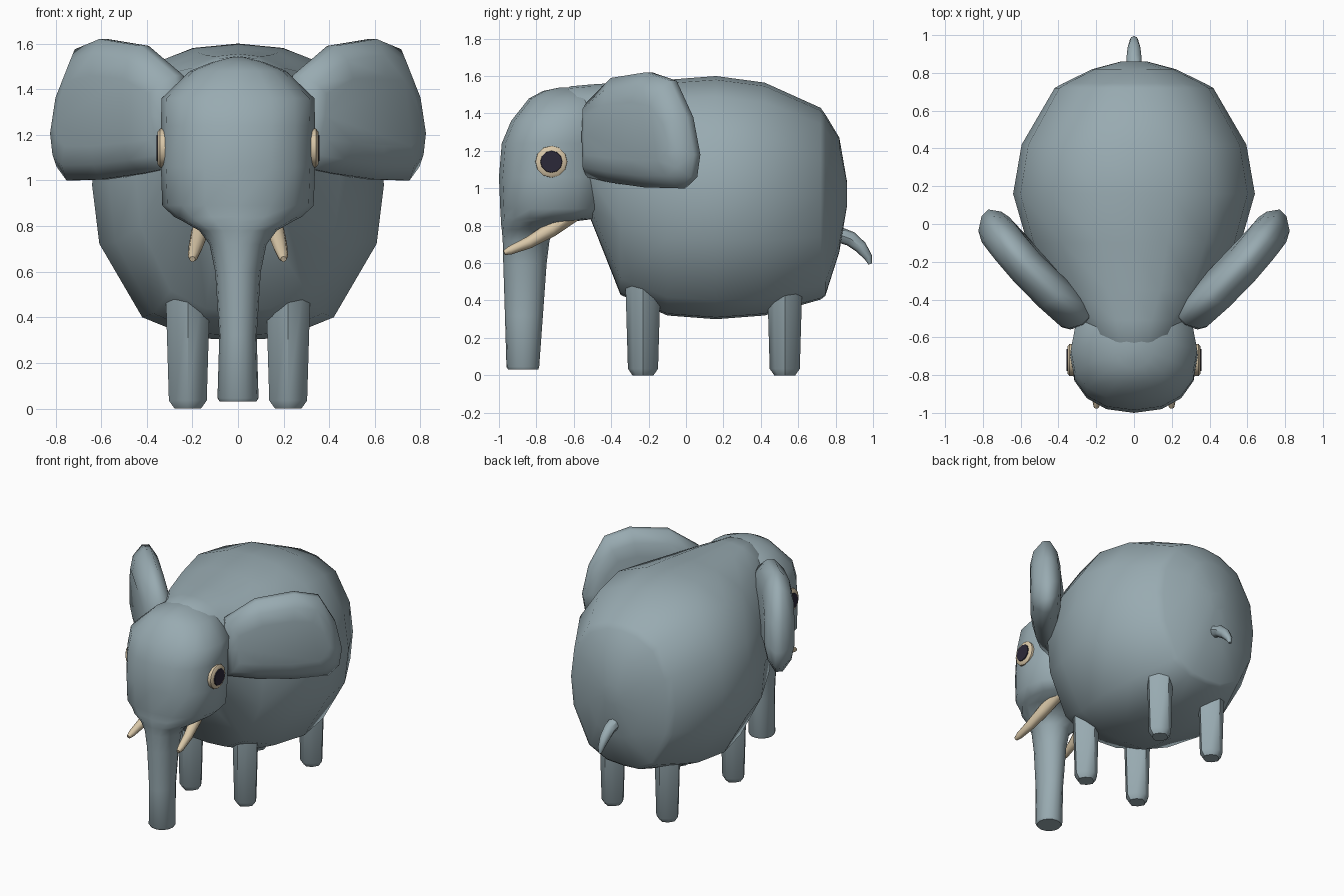
import bpy, bmesh, math
from mathutils import Vector

if "Cube" in bpy.data.objects:
    bpy.data.objects.remove(bpy.data.objects["Cube"])


def material(name, rgb):
    m = bpy.data.materials.new(name)
    m.diffuse_color = (*rgb, 1)
    m.use_nodes = True
    m.node_tree.nodes["Principled BSDF"].inputs["Base Color"].default_value = m.diffuse_color
    return m


GREY = material("grey skin", (0.315, 0.405, 0.44))
CREAM = material("cream ivory", (0.69, 0.57, 0.39))
DARK = material("dark pupil", (0.024, 0.021, 0.04))


def loft(name, rings, mat, angle=45):
    """Skin a list of equal-length point rings and cap both ends."""
    bm = bmesh.new()
    loops = [[bm.verts.new(p) for p in ring] for ring in rings]
    n = len(loops[0])
    for a, b in zip(loops, loops[1:]):
        for i in range(n):
            j = (i + 1) % n
            bm.faces.new((a[i], a[j], b[j], b[i]))
    bm.faces.new(loops[0][::-1])
    bm.faces.new(loops[-1])
    bmesh.ops.recalc_face_normals(bm, faces=bm.faces)
    me = bpy.data.meshes.new(name)
    bm.to_mesh(me)
    bm.free()
    me.materials.append(mat)
    ob = bpy.data.objects.new(name, me)
    bpy.context.collection.objects.link(ob)
    bpy.ops.object.select_all(action='DESELECT')
    ob.select_set(True)
    bpy.context.view_layer.objects.active = ob
    bpy.ops.object.shade_smooth_by_angle(angle=math.radians(angle))
    return ob


def oval(a, b, power=2.0, n=16, turn=0.0):
    """Rounded outline with half sizes a and b."""
    pts = []
    for i in range(n):
        t = 2 * math.pi * i / n + turn
        c, s = math.cos(t), math.sin(t)
        pts.append((a * math.copysign(abs(c) ** (2 / power), c),
                    b * math.copysign(abs(s) ** (2 / power), s)))
    return pts


def tube(name, path, mat, n=8):
    """Tapered tube through (x, y, z, radius) points."""
    rings = []
    for i, p in enumerate(path):
        q0, q1 = path[max(i - 1, 0)], path[min(i + 1, len(path) - 1)]
        d = (Vector(q1[:3]) - Vector(q0[:3])).normalized()
        side = d.cross(Vector((0, 0, 1))).normalized()
        up = side.cross(d)
        rings.append([Vector(p[:3]) + side * u + up * v
                      for u, v in oval(p[3], p[3], n=n)])
    return loft(name, rings, mat)


# Body cross-section (half, mirrored), bottom to top
HALF = [(0.31, -0.985), (0.656, -0.846), (0.95, -0.35), (1, 0.05),
        (0.94, 0.45), (0.67, 0.83), (0.31, 0.97)]
SECTION = [(0, -1)] + HALF + [(0, 1)] + [(-x, z) for x, z in HALF[::-1]]

# Body and neck: (y, half width, bottom, top)
body = [(-0.75, 0.15, 0.95, 1.45), (-0.62, 0.25, 0.87, 1.545),
        (-0.51, 0.30, 0.835, 1.555), (-0.35, 0.45, 0.43, 1.565),
        (-0.10, 0.565, 0.32, 1.58), (0.16, 0.64, 0.30, 1.60),
        (0.42, 0.595, 0.32, 1.565), (0.72, 0.42, 0.405, 1.43),
        (0.745, 0.375, 0.425, 1.395), (0.82, 0.22, 0.66, 1.27),
        (0.86, 0.07, 0.90, 1.04)]
loft("body", [[(w * x, y, (lo + hi) / 2 + z * (hi - lo) / 2)
               for x, z in SECTION] for y, w, lo, hi in body], GREY)

# Head and trunk in one column: (z, half width, front y, back y, squareness)
head = [(0.03, 0.08, -0.95, -0.79, 2), (0.045, 0.09, -0.96, -0.785, 2),
        (0.32, 0.082, -0.968, -0.765, 2), (0.60, 0.10, -0.977, -0.745, 2),
        (0.72, 0.125, -0.98, -0.73, 2), (0.78, 0.17, -0.985, -0.70, 2),
        (0.82, 0.24, -0.99, -0.62, 2.2), (0.84, 0.28, -0.99, -0.46, 2.2),
        (0.89, 0.332, -0.993, -0.42, 2.3), (1.06, 0.338, -1.0, -0.40, 2.3),
        (1.24, 0.338, -0.985, -0.40, 2.3), (1.36, 0.335, -0.935, -0.40, 2.3),
        (1.48, 0.21, -0.84, -0.42, 2.2), (1.52, 0.11, -0.765, -0.5, 2),
        (1.538, 0.04, -0.68, -0.56, 2)]
loft("head_and_trunk", [[(x, (f + b) / 2 + y, z)
                         for x, y in oval(w, (b - f) / 2, p)]
                        for z, w, f, b, p in head], GREY)

# Ear outline: distance along the ear, height
EAR = [(0.0, 1.06), (-0.01, 1.27), (0.0, 1.46), (0.2, 1.59), (0.46, 1.62),
       (0.63, 1.575), (0.74, 1.38), (0.785, 1.18), (0.765, 1.06),
       (0.69, 1.0), (0.45, 1.005), (0.2, 1.03)]
# Ear layers: offset, scale along the ear, scale in height
EAR_LAYERS = [(-0.10, 0.76, 0.48), (-0.08, 0.88, 0.76), (-0.03, 1, 1),
              (0.02, 1, 1), (0.08, 0.9, 0.78), (0.10, 0.78, 0.5)]

for s, side in ((1, "left"), (-1, "right")):
    # Ear: bowed cushion sweeping back and outward
    rings = []
    for off, ku, kz in EAR_LAYERS:
        ring = []
        for u, z in EAR:
            u, z = 0.33 + (u - 0.33) * ku, 1.3 + (z - 1.3) * kz
            bow = off + 0.025 - 0.2 * (u - 0.35) ** 2
            ring.append((s * (0.26 + 0.69 * u + 0.72 * bow),
                         -0.518 + 0.72 * u - 0.69 * bow, z))
        rings.append(ring)
    loft("ear_" + side, rings, GREY, 60)

    # Legs: tapered, with a chamfered foot
    for part, y0 in (("front_leg_", -0.23), ("back_leg_", 0.528)):
        loft(part + side,
             [[(s * 0.22 + x, y0 + y, z) for x, y in
               oval(r, r * 0.97, 1.55, 8)]
              for z, r in ((0, 0.058), (0.035, 0.083), (0.5, 0.097))],
             GREY, 50)

    # Eye: rounded cream rim around a dark disc
    for part, mat, layers in (
            ("eye_rim_", CREAM, ((0.30, 0.087), (0.342, 0.085), (0.352, 0.072))),
            ("pupil_", DARK, ((0.349, 0.06), (0.357, 0.057)))):
        loft(part + side,
             [[(s * x, -0.72 + y, 1.142 + z) for y, z in oval(r, r, n=12)]
              for x, r in layers], mat)

    # Tusk
    tube("tusk_" + side,
         [(s * 0.14, -0.60, 0.86, 0.04), (s * 0.165, -0.72, 0.78, 0.04),
          (s * 0.185, -0.84, 0.71, 0.032), (s * 0.197, -0.94, 0.668, 0.023),
          (s * 0.2, -0.972, 0.655, 0.013)], CREAM)

# Tail
tube("tail", [(0, 0.81, 0.755, 0.042), (0, 0.88, 0.73, 0.04),
              (0, 0.935, 0.685, 0.034), (0, 0.975, 0.63, 0.022),
              (0, 0.985, 0.595, 0.01)], GREY)
